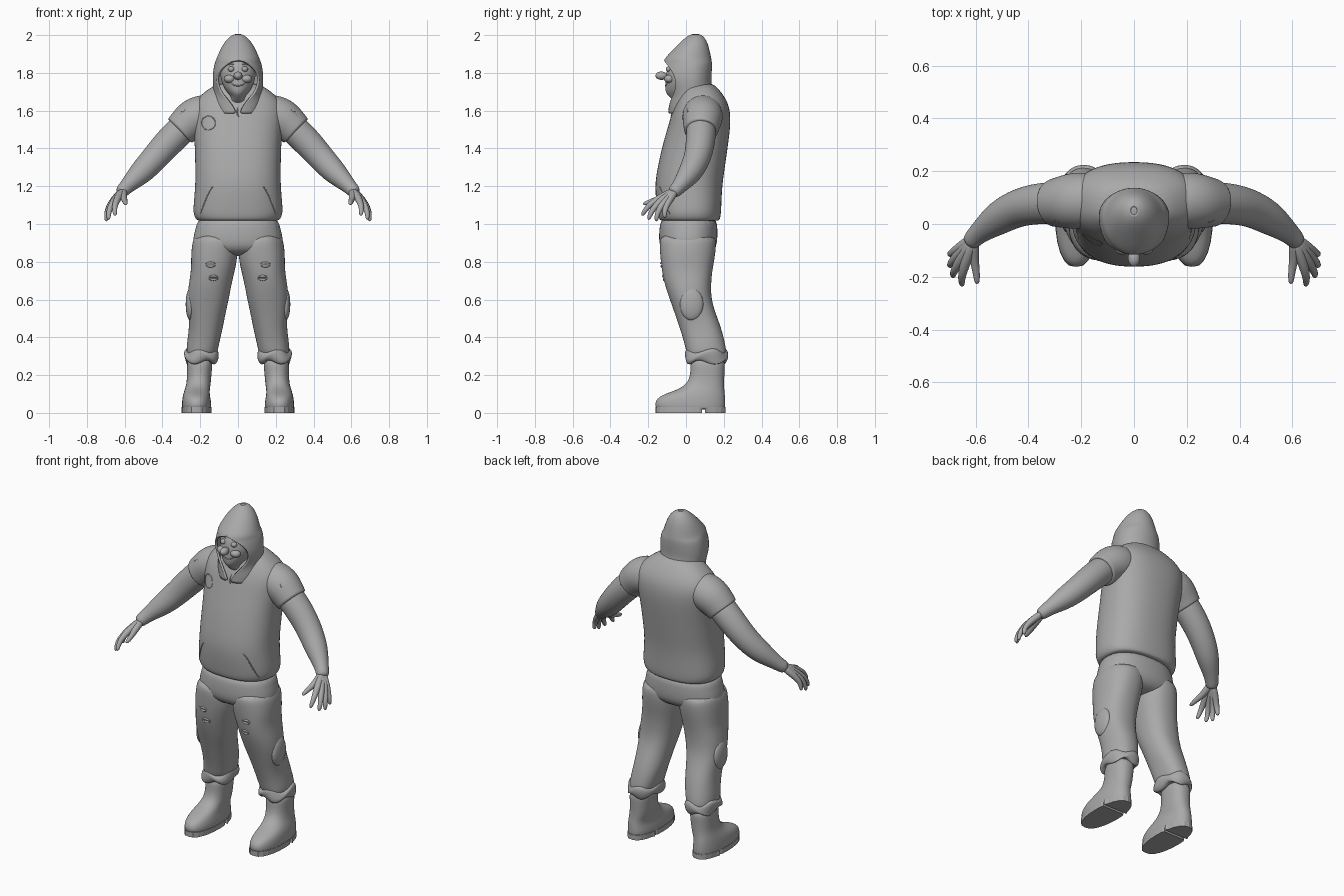
import bpy, bmesh, math
from math import sin, cos, pi
from mathutils import Vector
from mathutils.bvhtree import BVHTree

if "Cube" in bpy.data.objects:
    bpy.data.objects.remove(bpy.data.objects["Cube"])

clay = bpy.data.materials.new("plain_grey")
clay.use_nodes = True
clay.diffuse_color = (0.4, 0.4, 0.4, 1)
clay.node_tree.nodes["Principled BSDF"].inputs["Base Color"].default_value = (0.4, 0.4, 0.4, 1)
clay.node_tree.nodes["Principled BSDF"].inputs["Roughness"].default_value = 0.8


def finish(name, bm, subdiv=2, smooth=True):
    bmesh.ops.recalc_face_normals(bm, faces=bm.faces)
    mesh = bpy.data.meshes.new(name)
    bm.to_mesh(mesh)
    bm.free()
    mesh.materials.append(clay)
    for p in mesh.polygons:
        p.use_smooth = smooth
    obj = bpy.data.objects.new(name, mesh)
    bpy.context.collection.objects.link(obj)
    if subdiv:
        m = obj.modifiers.new("subdivision", "SUBSURF")
        m.levels = m.render_levels = subdiv
    return obj


def skin(name, rings, closed=True, caps=True, subdiv=2):
    """Bridge a stack of equal rings of points."""
    bm = bmesh.new()
    rows = [[bm.verts.new(p) for p in ring] for ring in rings]
    n = len(rows[0])
    for a, b in zip(rows, rows[1:]):
        for i in range(n if closed else n - 1):
            j = (i + 1) % n
            bm.faces.new((a[i], a[j], b[j], b[i]))
    if caps:
        bm.faces.new(rows[0])
        bm.faces.new(rows[-1])
    if not closed:
        bmesh.ops.remove_doubles(bm, verts=bm.verts, dist=0.0005)
    return finish(name, bm, subdiv)


def stack(name, levels, side=1, power=2.3, wave=0.0, caps=True, n=24):
    """Horizontal rings, each (z, x min, x max, y min, y max)."""
    rings = []
    for k, (z, x0, x1, y0, y1) in enumerate(levels):
        ring = []
        for i in range(n):
            a = 2 * pi * i / n
            c, s = cos(a), sin(a)
            w = 1 + wave * sin(3 * a + 1.7 * k)
            x = (x0 + x1) / 2 + w * (x1 - x0) / 2 * math.copysign(abs(c) ** (2 / power), c)
            y = (y0 + y1) / 2 + w * (y1 - y0) / 2 * math.copysign(abs(s) ** (2 / power), s)
            ring.append((side * x, y, z + wave * 0.3 * sin(4 * a + k)))
        rings.append(ring)
    return skin(name, rings, caps=caps)


def tube(name, path, side=1, n=12, subdiv=1):
    """Sweep a circle through (x, y, z, radius) points."""
    pts = [Vector(p[:3]) for p in path]
    rings = []
    for i, p in enumerate(pts):
        t = (pts[min(i + 1, len(pts) - 1)] - pts[max(i - 1, 0)]).normalized()
        u = t.cross(Vector((1, 1, 1))).normalized()
        v = t.cross(u)
        ring = [p + path[i][3] * (u * cos(2 * pi * k / n) + v * sin(2 * pi * k / n)) for k in range(n)]
        rings.append([(side * q.x, q.y, q.z) for q in ring])
    return skin(name, rings, subdiv=subdiv)


def ball(name, centre, size):
    bm = bmesh.new()
    bmesh.ops.create_uvsphere(bm, u_segments=20, v_segments=12, radius=1)
    for v in bm.verts:
        v.co = Vector(c + s * q for c, s, q in zip(centre, size, v.co))
    return finish(name, bm, 0)


def surface(obj):
    bpy.context.view_layer.update()
    return BVHTree.FromObject(obj, bpy.context.evaluated_depsgraph_get())


def seam(name, tree, line, radius, taper=False):
    """Lay a thin tube on the front of a surface along (x, z) points."""
    path = []
    for i, (x, z) in enumerate(line):
        hit = tree.ray_cast(Vector((x, -1, z)), Vector((0, 1, 0)))[0]
        if hit:
            end = taper and i in (0, len(line) - 1)
            path.append((hit.x, hit.y, hit.z, radius * (0.3 if end else 1)))
    if len(path) > 1:
        tube(name, path, n=6)


# Shirt body
shirt = stack("shirt_body", [(z, -w, w, f, b) for z, w, f, b in (
    (1.015, .20, -.12, .16), (1.02, .222, -.142, .18), (1.045, .235, -.15, .185),
    (1.08, .24, -.155, .188), (1.2, .227, -.168, .192), (1.3, .228, -.152, .207),
    (1.42, .23, -.125, .224), (1.52, .24, -.095, .237), (1.6, .25, -.073, .236),
    (1.66, .225, -.047, .215), (1.71, .165, -.02, .178), (1.75, .1, 0, .14))], power=2.4)
chest = surface(shirt)
seam("chest_patch_rim", chest, [(-.157 + .037 * cos(i * pi / 10), 1.535 + .037 * sin(i * pi / 10))
                                for i in range(21)], .003)
seam("collar_slit", chest, [(0, 1.62), (-.008, 1.585), (.006, 1.565)], .006, True)

# Trouser seat
stack("trouser_seat", [(z, -w, w, f, b) for z, w, f, b in (
    (1.05, .21, -.13, .16), (.98, .225, -.142, .168), (.92, .242, -.145, .168),
    (.87, .235, -.138, .16), (.83, .15, -.09, .11))])

# Head inside the hood
head = stack("head", [(z, -w, w, f, b) for z, w, f, b in (
    (1.62, .06, -.03, .08), (1.67, .035, -.085, .08), (1.69, .052, -.107, .08),
    (1.72, .075, -.112, .08), (1.77, .094, -.11, .08), (1.82, .096, -.102, .08),
    (1.86, .085, -.085, .07), (1.89, .05, -.05, .05))], power=2)
face = surface(head)
ball("nose", (0, -.13, 1.785), (.023, .032, .022))
seam("mouth", face, [(-.045, 1.752), (-.025, 1.735), (0, 1.73), (.025, 1.735), (.045, 1.752)], .005, True)

# Hood: arcs from one brim edge round the back to the other
hood_rows = []
for z, w, front, edge, back in (
        (1.585, .12, -.088, .004, .18), (1.64, .13, -.085, .035, .18), (1.69, .122, -.06, .085, .145),
        (1.74, .128, -.05, .108, .127), (1.79, .129, -.06, .108, .13), (1.83, .124, -.088, .08, .132),
        (1.855, .117, -.107, .04, .132), (1.87, .111, -.113, 0, .13), (1.92, .09, -.065, 0, .12),
        (1.96, .067, -.025, 0, .108), (1.99, .038, .01, 0, .09), (2.0, .012, .035, 0, .065)):
    mid = (front + back) / 2 if edge == 0 else .03
    start = math.asin(edge / w)
    half = []
    for i in range(13):
        a = start + (pi - start) * i / 12
        depth = (mid - front) / cos(start) if cos(a) > 0 else back - mid
        half.append((w * sin(a), mid - depth * cos(a), z))
    hood_rows.append(half + [(-x, y, h) for x, y, h in half[-2::-1]])
hood = skin("hood", hood_rows, closed=False, caps=False)
thick = hood.modifiers.new("cloth_thickness", "SOLIDIFY")
thick.thickness, thick.offset = .012, 0
ball("hood_crown", (0, .05, 1.982), (.035, .042, .02))

for side, word in ((1, "left"), (-1, "right")):
    # Face features
    ball(word + "_eye", (side * .036, -.09, 1.82), (.017, .017, .015))
    ball(word + "_cheek", (side * .045, -.088, 1.768), (.03, .028, .022))
    seam(word + "_brow", face, [(side * x, z) for x, z in ((.015, 1.84), (.037, 1.85), (.06, 1.84))], .007, True)

    # Sleeve and arm
    sleeve = tube(word + "_sleeve", [
        (.12, .09, 1.59, .09), (.18, .09, 1.583, .108), (.235, .087, 1.56, .108), (.272, .083, 1.528, .099),
        (.302, .08, 1.498, .092), (.31, .08, 1.49, .09), (.308, .08, 1.492, .07)], side, n=20, subdiv=2)
    tube(word + "_arm", [
        (.26, .08, 1.54, .08), (.32, .08, 1.48, .08), (.38, .075, 1.42, .078), (.445, .06, 1.345, .072),
        (.51, .025, 1.275, .066), (.56, -.012, 1.228, .05), (.6, -.045, 1.188, .037),
        (.625, -.075, 1.16, .036)], side, n=18, subdiv=2)
    seam(word + "_sleeve_tear", surface(sleeve), [(side * x, z) for x, z in (
        (.275, 1.615), (.29, 1.585), (.3, 1.605), (.312, 1.56))], .004, True)

    # Hand: each finger runs from the wrist through its knuckle to the tip
    for finger, knuckle, bend, tip in (
            ("index", (.645, -.165, 1.125), (.655, -.21, 1.085), (.65, -.235, 1.042)),
            ("middle", (.664, -.147, 1.115), (.686, -.185, 1.065), (.685, -.2, 1.02)),
            ("ring", (.672, -.122, 1.11), (.696, -.153, 1.06), (.698, -.158, 1.012)),
            ("little", (.67, -.096, 1.115), (.695, -.115, 1.07), (.698, -.112, 1.03)),
            ("thumb", (.608, -.125, 1.14), (.597, -.18, 1.12), (.594, -.23, 1.105))):
        tube(f"{word}_{finger}_finger", [(.605, -.05, 1.183, .024), (*knuckle, .02),
                                         (*bend, .0145), (*tip, .011)], side, n=10, subdiv=2)

    # Trouser leg with knee rips and a thigh pocket
    leg = stack(word + "_trouser_leg", [
        (.95, .02, .225, -.13, .15), (.9, .0, .243, -.143, .163), (.82, .002, .25, -.138, .152),
        (.75, .018, .25, -.128, .14), (.68, .034, .262, -.112, .134), (.6, .048, .268, -.086, .134),
        (.52, .068, .262, -.058, .16), (.45, .08, .26, -.034, .187), (.38, .095, .268, -.012, .205),
        (.32, .108, .275, .0, .215), (.29, .125, .265, .015, .21)], side, wave=.012)
    shin = surface(leg)
    for part, x, z in (("upper", .145, .785), ("lower", .13, .715)):
        for lip in (-.012, .012):
            seam(f"{word}_{part}_knee_rip", shin, [(side * (x + d), z + lip * (1 - abs(d) * 25))
                                                  for d in (-.028, 0, .028)], .011, True)
    ball(word + "_leg_pocket", (side * .253, .03, .575), (.024, .062, .085))

    # Rumpled trouser cuff over the boot
    stack(word + "_trouser_cuff", [
        (.34, .11, .272, .005, .212), (.315, .1, .285, -.008, .222), (.285, .1, .285, -.012, .222),
        (.262, .118, .277, .008, .214), (.275, .14, .26, .03, .2)], side, wave=.05)

    # Boot, with separate front sole and heel
    stack(word + "_boot", [
        (.018, .15, .288, -.14, .2), (.022, .142, .297, -.16, .208), (.05, .14, .298, -.167, .21),
        (.085, .147, .294, -.15, .208), (.11, .15, .287, -.085, .205), (.13, .148, .28, -.03, .203),
        (.165, .143, .271, .015, .202), (.23, .138, .27, .025, .205), (.3, .13, .272, .02, .21)], side)
    for part, back, front in (("sole", .085, -.162), ("heel", .21, .1)):
        bm = bmesh.new()
        outline = []
        for i in range(24):
            a = 2 * pi * i / 24
            y = .023 + .187 * sin(a)
            x = .219 + .08 * math.copysign(abs(cos(a)) ** .8, cos(a))
            outline.append(bm.verts.new((side * x, min(max(y, front), back), 0)))
        bmesh.ops.remove_doubles(bm, verts=outline, dist=.001)
        base = bmesh.ops.contextual_create(bm, geom=list(bm.verts))["faces"]
        if not base:
            base = [bm.faces.new(bm.verts)]
        top = bmesh.ops.extrude_face_region(bm, geom=base)["geom"]
        bmesh.ops.translate(bm, vec=(0, 0, .03), verts=[v for v in top if isinstance(v, bmesh.types.BMVert)])
        finish(f"{word}_boot_{part}", bm, 0, False)

    # Front pocket edge of the shirt
    seam(word + "_pocket_edge", chest, [(side * x, z) for x, z in (
        (.13, 1.2), (.15, 1.18), (.17, 1.13), (.19, 1.08), (.2, 1.05))], .004)
